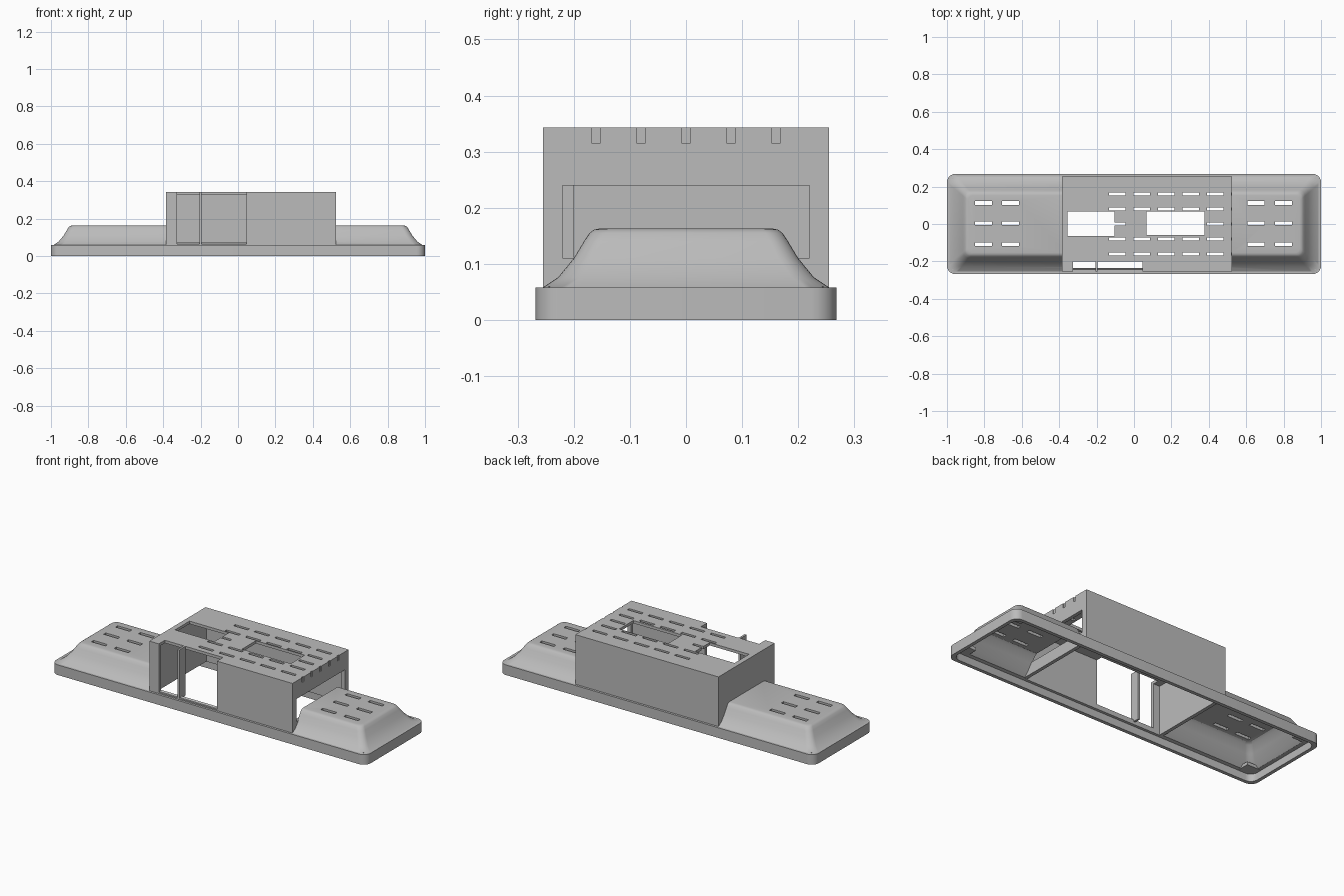
import bpy, bmesh, math
from mathutils import Matrix

if "Cube" in bpy.data.objects:
    bpy.data.objects.remove(bpy.data.objects["Cube"])

grey = bpy.data.materials.new("plain grey")
grey.use_nodes = True
grey.diffuse_color = (0.5, 0.5, 0.5, 1)
grey.node_tree.nodes["Principled BSDF"].inputs["Base Color"].default_value = (0.5, 0.5, 0.5, 1)


def finish(name, bm):
    bmesh.ops.recalc_face_normals(bm, faces=bm.faces)
    mesh = bpy.data.meshes.new(name)
    bm.to_mesh(mesh)
    bm.free()
    mesh.materials.append(grey)
    obj = bpy.data.objects.new(name, mesh)
    bpy.context.collection.objects.link(obj)
    return obj


def boxes(name, spans):
    """One object from blocks given as (x0, x1, y0, y1, z0, z1)."""
    bm = bmesh.new()
    for x0, x1, y0, y1, z0, z1 in spans:
        place = Matrix.Translation(((x0 + x1) / 2, (y0 + y1) / 2, (z0 + z1) / 2))
        size = Matrix.Diagonal((x1 - x0, y1 - y0, z1 - z0, 1))
        bmesh.ops.create_cube(bm, size=1, matrix=place @ size)
    return finish(name, bm)


def cut(obj, spans):
    cutter = boxes("cutter", spans)
    cutter.hide_render = True
    mod = obj.modifiers.new("cut", "BOOLEAN")
    mod.operation = "DIFFERENCE"
    mod.solver = "EXACT"
    mod.use_self = True
    mod.object = cutter
    bpy.context.view_layer.update()
    graph = bpy.context.evaluated_depsgraph_get()
    mesh = bpy.data.meshes.new_from_object(obj.evaluated_get(graph))
    obj.modifiers.clear()
    obj.data = mesh
    bpy.data.objects.remove(cutter)


def rounded_ring(bm, inset, z, steps=6):
    """Rounded rectangle inset from the outer footprint."""
    hx, hy = 1 - inset, 0.268 - inset
    r = 0.045 - inset * 0.15
    ring = []
    for i, (sx, sy) in enumerate([(1, 1), (-1, 1), (-1, -1), (1, -1)]):
        for k in range(steps + 1):
            a = math.pi / 2 * (i + k / steps)
            ring.append(bm.verts.new((sx * (hx - r) + r * math.cos(a),
                                      sy * (hy - r) + r * math.sin(a), z)))
    return ring


# Hollow tray with a flared hood, lofted from the inner ceiling round to the outer roof
profile = [(0.128, 0.147), (0.115, 0.138), (0.09, 0.105), (0.06, 0.065), (0.04, 0.045),
           (0.02, 0.042), (0.02, 0), (0, 0), (0, 0.058), (0.013, 0.058),
           (0.04, 0.076), (0.068, 0.11), (0.086, 0.14), (0.096, 0.155),
           (0.104, 0.161), (0.114, 0.163)]
bm = bmesh.new()
rings = [rounded_ring(bm, i, z) for i, z in profile]
for a, b in zip(rings, rings[1:]):
    for k in range(len(a)):
        n = (k + 1) % len(a)
        bm.faces.new((a[k], a[n], b[n], b[k]))
bm.faces.new(rings[0])
bm.faces.new(rings[-1])
tray = finish("hooded_tray", bm)

# Room for the housing and vents in both hood wings
holes = [(-0.37, 0.52, -0.235, 0.235, 0.03, 0.3)]
for x in (-0.805, -0.66, 0.653, 0.8):
    for y in (-0.108, 0.004, 0.112):
        holes.append((x - 0.045, x + 0.045, y - 0.01, y + 0.01, 0.12, 0.2))
cut(tray, holes)

# Central housing, open underneath
housing = boxes("central_housing", [(-0.385, 0.525, -0.255, 0.255, 0.045, 0.343)])
cut(housing, [(-0.365, 0.505, -0.235, 0.235, 0, 0.327)])

# Roof windows, front doorway and side window
cut(housing, [(-0.355, -0.105, -0.065, 0.067, 0.3, 0.4),
              (0.067, 0.377, -0.06, 0.067, 0.3, 0.4),
              (-0.325, 0.045, -0.3, -0.2, 0.065, 0.4),
              (0.49, 0.54, -0.22, 0.22, 0.11, 0.24)])

# Roof vents, the last column just nicking the end wall
vents = []
for row in range(-2, 3):
    y = row * 0.08
    for col in range(6):
        x = -0.135 + col * 0.131
        if row == 0 and 0 < col < 4:
            continue
        vents.append((x, x + 0.09, y - 0.008, y + 0.008, 0.315, 0.4))
cut(housing, vents)

# Doorway post
boxes("doorway_post", [(-0.206, -0.194, -0.255, -0.2, 0.06, 0.343)])

# Corner tabs under the hood
boxes("corner_tabs", [(min(sx * 0.89, sx * 0.97), max(sx * 0.89, sx * 0.97),
                       min(sy * 0.175, sy * 0.245), max(sy * 0.175, sy * 0.245), 0.042, 0.06)
                      for sx in (-1, 1) for sy in (-1, 1)])

# Smooth the curved hood, keep the rest crisp
bpy.ops.object.select_all(action="DESELECT")
tray.select_set(True)
bpy.context.view_layer.objects.active = tray
bpy.ops.object.shade_smooth_by_angle(angle=math.radians(30))
